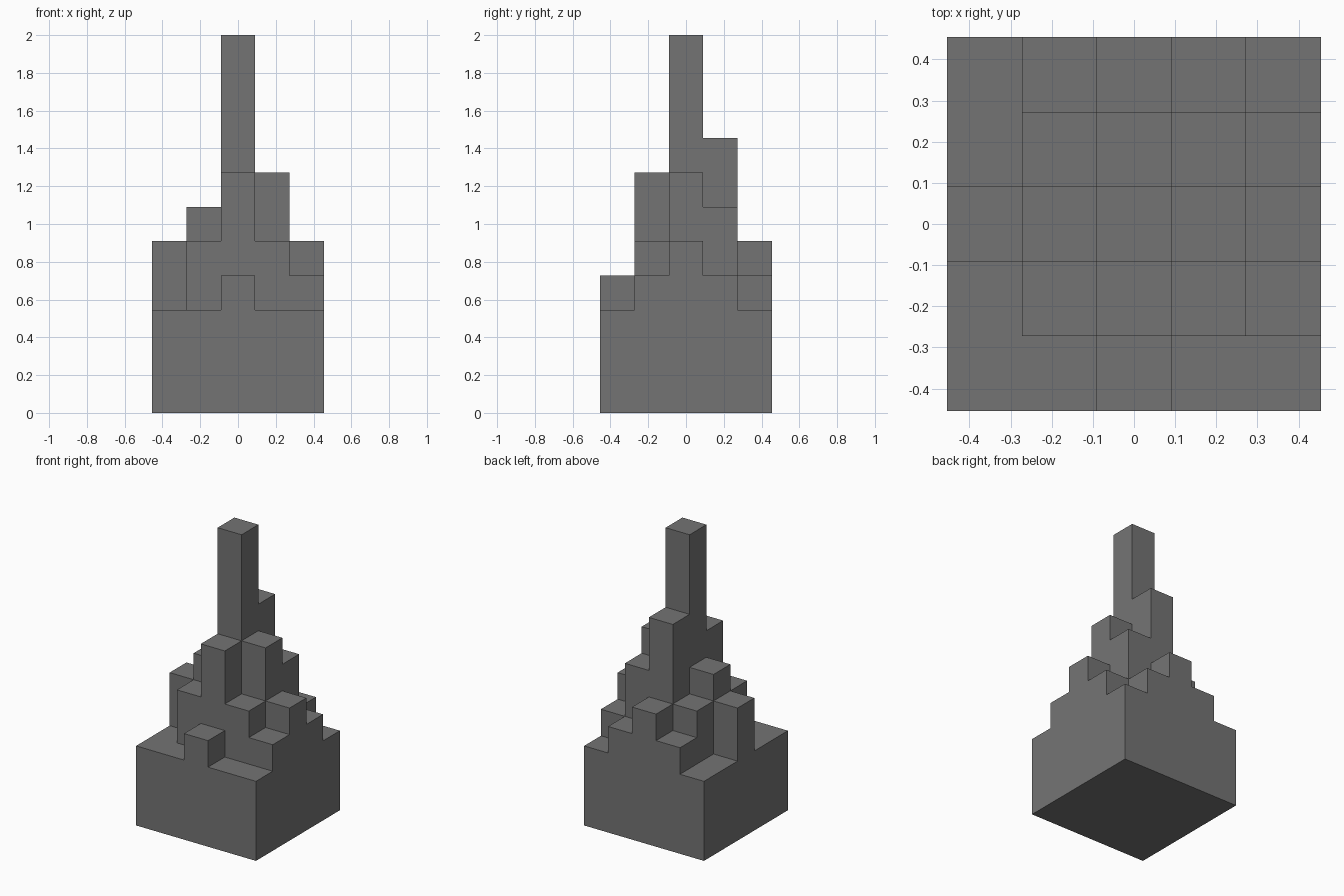
import bpy
import bmesh

if "Cube" in bpy.data.objects:
    bpy.data.objects.remove(bpy.data.objects["Cube"], do_unlink=True)

UNIT = 2 / 11  # edge of one block

# Blocks stacked on each cell: rows run front to back, columns along +x
ROWS = ["33433", "35754", "56B75", "35864", "34543"]
N = len(ROWS)


def height(i, j):
    return int(ROWS[j][i], 16) if 0 <= i < N and 0 <= j < N else 0


stone = bpy.data.materials.new("Grey stone")
stone.use_nodes = True
grey = (0.175, 0.175, 0.175, 1)
stone.diffuse_color = grey
stone.node_tree.nodes["Principled BSDF"].inputs["Base Color"].default_value = grey

bm = bmesh.new()


def quad(*corners):
    bm.faces.new([bm.verts.new(((x - N / 2) * UNIT, (y - N / 2) * UNIT, z * UNIT))
                  for x, y, z in corners])


for j in range(N):
    for i in range(N):
        h = height(i, j)
        # Roof and underside of each column
        ring = [(i, j), (i + 1, j), (i + 1, j + 1), (i, j + 1)]
        quad(*[(x, y, h) for x, y in ring])
        quad(*[(x, y, 0) for x, y in reversed(ring)])
        # Exposed walls above each lower neighbour
        for k, (di, dj) in enumerate([(0, -1), (1, 0), (0, 1), (-1, 0)]):
            a, b = ring[k], ring[(k + 1) % 4]
            for z in range(height(i + di, j + dj), h):
                quad((*a, z), (*b, z), (*b, z + 1), (*a, z + 1))

# Weld the blocks and merge flat areas into clean faces
bmesh.ops.remove_doubles(bm, verts=bm.verts, dist=0.001)
bmesh.ops.dissolve_limit(bm, angle_limit=0.01, verts=bm.verts, edges=bm.edges)

mesh = bpy.data.meshes.new("stepped_tower")
bm.to_mesh(mesh)
bm.free()
mesh.materials.append(stone)
tower = bpy.data.objects.new("stepped_tower", mesh)
bpy.context.collection.objects.link(tower)
